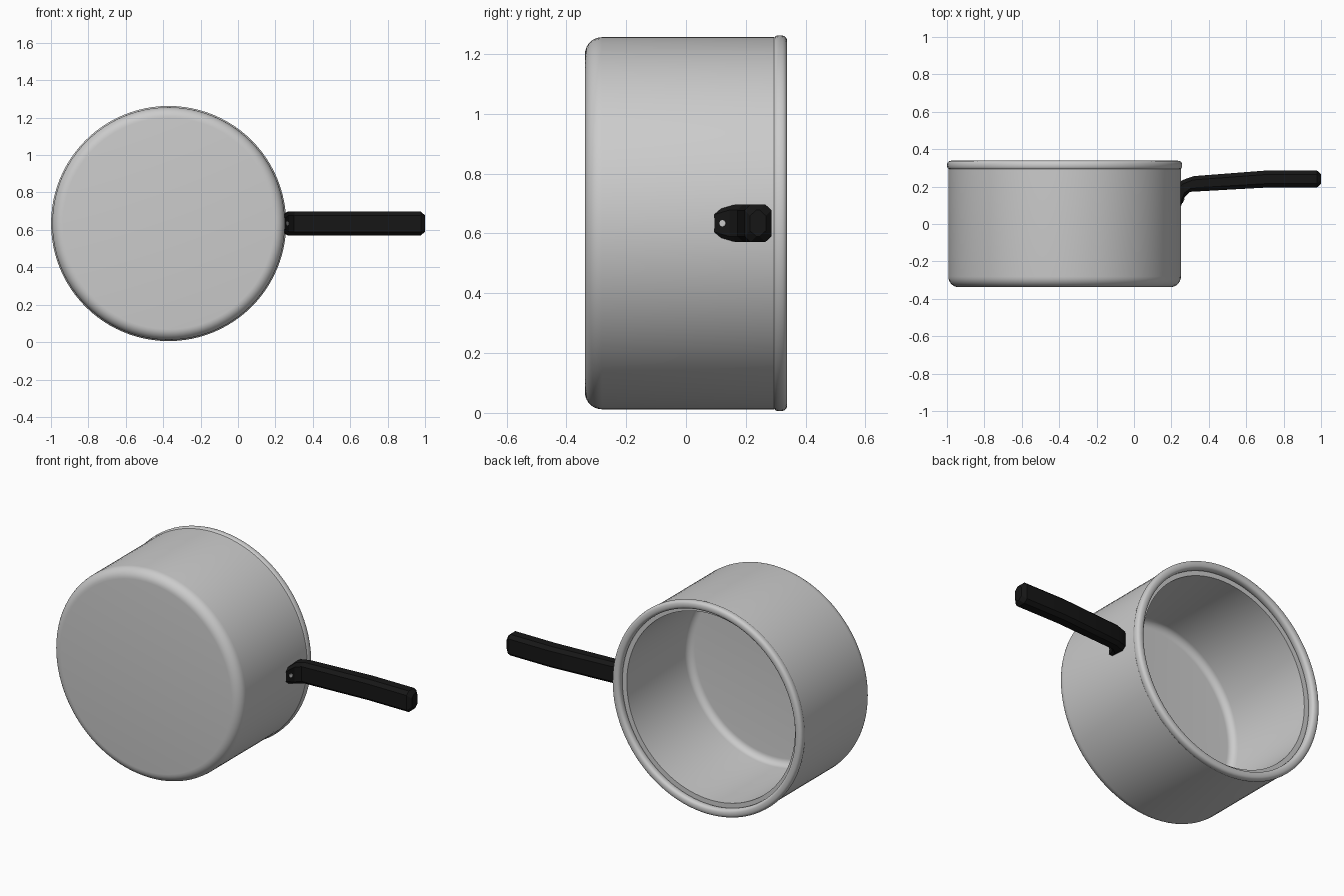
import bpy, bmesh, math
from mathutils import Vector

if "Cube" in bpy.data.objects:
    bpy.data.objects.remove(bpy.data.objects["Cube"])

CX, CZ = -0.371, 0.634      # pot axis runs along y through this point


def finish(name, bm, angle=30, mat=None):
    bmesh.ops.recalc_face_normals(bm, faces=bm.faces[:])
    me = bpy.data.meshes.new(name)
    bm.to_mesh(me)
    bm.free()
    ob = bpy.data.objects.new(name, me)
    bpy.context.collection.objects.link(ob)
    if mat:
        me.materials.append(mat)
    bpy.ops.object.select_all(action='DESELECT')
    bpy.context.view_layer.objects.active = ob
    ob.select_set(True)
    bpy.ops.object.shade_smooth_by_angle(angle=math.radians(angle))
    return ob


def lathe(name, profile, closed=False, steps=96):
    """Spin (radius, y) points around the pot axis."""
    bm = bmesh.new()
    vs = [bm.verts.new((CX + r, y, CZ)) for r, y in profile]
    edges = [bm.edges.new(p) for p in zip(vs, vs[1:])]
    if closed:
        edges.append(bm.edges.new((vs[-1], vs[0])))
    bmesh.ops.spin(bm, geom=vs + edges, cent=(CX, 0, CZ), axis=(0, 1, 0),
                   angle=math.tau, steps=steps, use_merge=True)
    bmesh.ops.remove_doubles(bm, verts=bm.verts[:], dist=1e-5)
    return finish(name, bm)


def arc(r, y, rad, a0, a1, n=7):
    angs = [math.radians(a0 + (a1 - a0) * i / n) for i in range(n + 1)]
    return [(r + rad * math.cos(a), y + rad * math.sin(a)) for a in angs]


# pot body: rounded base, outer wall, top ledge, inner wall, inner floor
body = [(0, -0.338)] + arc(0.565, -0.281, 0.057, -90, 0)
body += [(0.622, 0.295), (0.556, 0.295)]
body += arc(0.516, -0.25, 0.04, 0, -90) + [(0, -0.29)]
lathe("pot_body", body)

# rolled rim bead
bead = []
for i in range(20):
    c, s = math.cos(math.tau * i / 20), math.sin(math.tau * i / 20)
    bead.append((0.604 + 0.0245 * math.copysign(abs(c) ** 0.8, c),
                 0.314 + 0.0245 * math.copysign(abs(s) ** 0.8, s)))
lathe("pot_rim", bead, closed=True)

# handle: octagonal section lofted along lower/upper edge points
black = bpy.data.materials.new("handle_black")
black.diffuse_color = (0.008, 0.008, 0.008, 1)
black.use_nodes = True
black.node_tree.nodes["Principled BSDF"].inputs["Base Color"].default_value = black.diffuse_color
stations = [  # lower (x, y), upper (x, y), half width
    ((0.240, 0.070), (0.225, 0.210), 0.041),
    ((0.272, 0.145), (0.262, 0.236), 0.063),
    ((0.300, 0.172), (0.320, 0.256), 0.063),
    ((0.710, 0.195), (0.710, 0.286), 0.063),
    ((0.978, 0.195), (0.978, 0.286), 0.063),
    ((1.000, 0.214), (1.000, 0.267), 0.044),
]
bm = bmesh.new()
rings = []
for lo, hi, w in stations:
    lo, hi = Vector((*lo, CZ)), Vector((*hi, CZ))
    u = 0.021 / (hi - lo).length
    c = w - 0.019
    section = [(0, -c), (0, c), (u, w), (1 - u, w),
               (1, c), (1, -c), (1 - u, -w), (u, -w)]
    rings.append([bm.verts.new(lo.lerp(hi, t) + Vector((0, 0, z)))
                  for t, z in section])
for a, b in zip(rings, rings[1:]):
    for i in range(8):
        j = (i + 1) % 8
        bm.faces.new((a[i], a[j], b[j], b[i]))
bm.faces.new(rings[0])
bm.faces.new(rings[-1])
finish("handle", bm, 20, black)

# rivet on the sloping mounting face
bm = bmesh.new()
bmesh.ops.create_cone(bm, cap_ends=True, segments=24, radius1=0.012,
                      radius2=0.011, depth=0.02)
rivet = finish("handle_rivet", bm)
normal = Vector((0.92, -0.39, 0)).normalized()
rivet.rotation_euler = normal.to_track_quat('Z', 'Y').to_euler()
rivet.location = Vector((0.2626, 0.123, CZ)) - normal * 0.007
